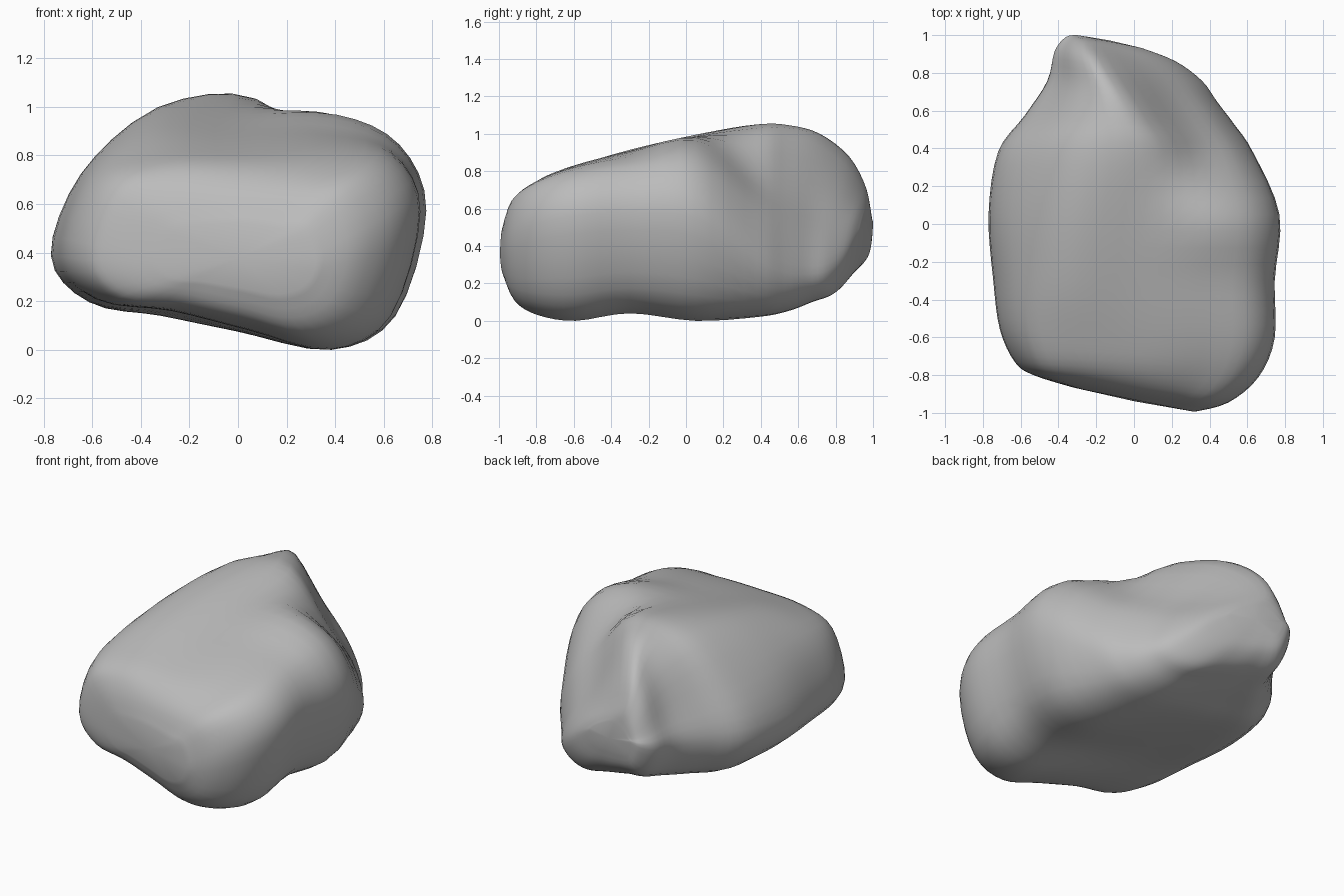
import bpy, bmesh, math
from mathutils import Vector

cube = bpy.data.objects.get("Cube")
if cube:
    bpy.data.objects.remove(cube, do_unlink=True)

# Cross-sections from front to back:
# y, skew, left x, right x, left z, right z,
# ridge x, ridge z, left shoulder z, right shoulder z, bottom left z, bottom right z
SECTIONS = [
    (-.93, -.2, -.32, .32, .36, .36, 0, .52, .51, .5, .28, .23),
    (-.875, -.14, -.53, .5, .37, .43, 0, .66, .65, .65, .21, .1),
    (-.77, -.06, -.63, .66, .37, .51, 0, .76, .75, .75, .17, .03),
    (-.58, -.03, -.71, .745, .38, .56, 0, .83, .82, .83, .16, 0),
    (-.3, 0, -.745, .745, .38, .58, 0, .905, .9, .9, .17, .04),
    (.05, 0, -.77, .77, .39, .55, .05, .985, .97, .965, .15, 0),
    (.38, 0, -.72, .63, .42, .33, .08, 1.03, 1, .77, .14, .02),
    (.55, -.04, -.58, .53, .43, .26, 0, 1.03, .96, .71, .16, .05),
    (.7, -.12, -.46, .44, .45, .25, -.09, .99, .89, .66, .19, .1),
    (.83, -.2, -.42, .36, .47, .27, -.18, .87, .79, .62, .24, .15),
    (.91, -.22, -.36, .22, .5, .36, -.21, .71, .66, .59, .32, .27),
    (.94, -.2, -.3, .04, .52, .48, -.14, .6, .58, .56, .42, .41),
]
STEPS = 4


def mix(a, b, t):
    return a + (b - a) * t


def section_ring(y, skew, xl, xr, zl, zr, ridge, top, tl, tr, bl, br):
    """Lopsided outline of the boulder at one station, clockwise from the left."""
    full = .58 - .25 * y  # shoulders are squarer toward the front
    profile = [
        (xl, zl), (mix(ridge, xl, .85), mix(zl, tl, full)), (mix(ridge, xl, .5), tl),
        (ridge, top),
        (mix(ridge, xr, .5), tr), (mix(ridge, xr, .85), mix(zr, tr, full + .1)), (xr, zr),
        (mix(xl, xr, .92), mix(zr, br, .75)), (mix(xl, xr, .75), br),
        (mix(xl, xr, .52), mix(bl, br, .5)),
        (mix(xl, xr, .3), bl), (mix(xl, xr, .1), mix(zl, bl, .8)),
    ]
    return [Vector((x, y + skew * x, z)) for x, z in profile]


def spline(a, b, c, d, t):
    """Smooth curve through b and c."""
    return (b * 2 + (c - a) * t + (a * 2 - b * 5 + c * 4 - d) * t ** 2
            + (b * 3 - a - c * 3 + d) * t ** 3) / 2


def refine(points, closed):
    n = len(points)

    def pick(i):
        return points[i % n] if closed else points[max(0, min(n - 1, i))]

    result = []
    for i in range(n if closed else n - 1):
        for k in range(STEPS):
            result.append(spline(*(pick(i + j) for j in (-1, 0, 1, 2)), k / STEPS))
    if not closed:
        result.append(points[-1].copy())
    return result


# Smooth loft through the sections
rings = [refine(section_ring(*s), True) for s in SECTIONS]
rails = [refine(list(rail), False) for rail in zip(*rings)]

bm = bmesh.new()
grid = [[bm.verts.new(p) for p in rail] for rail in rails]
count = len(grid)
for i in range(count):
    a, b = grid[i], grid[(i + 1) % count]
    for j in range(len(a) - 1):
        bm.faces.new((a[j], a[j + 1], b[j + 1], b[j]))

# Close both ends with shallow fans
for end, bulge in ((0, -.008), (-1, .006)):
    rim = [rail[end] for rail in grid]
    middle = sum((v.co for v in rim), Vector()) / count
    tip = bm.verts.new(middle + Vector((0, bulge, 0)))
    for i in range(count):
        bm.faces.new((rim[i], rim[(i + 1) % count], tip))
bmesh.ops.recalc_face_normals(bm, faces=bm.faces)

mesh = bpy.data.meshes.new("boulder")
bm.to_mesh(mesh)
bm.free()
boulder = bpy.data.objects.new("boulder", mesh)
bpy.context.collection.objects.link(boulder)

# Stone colour
stone = bpy.data.materials.new("stone_grey")
stone.use_nodes = True
colour = (.5, .5, .5, 1)
stone.diffuse_color = colour
stone.node_tree.nodes["Principled BSDF"].inputs["Base Color"].default_value = colour
mesh.materials.append(stone)

bpy.ops.object.select_all(action="DESELECT")
boulder.select_set(True)
bpy.context.view_layer.objects.active = boulder
bpy.ops.object.shade_smooth_by_angle(angle=math.radians(50))
